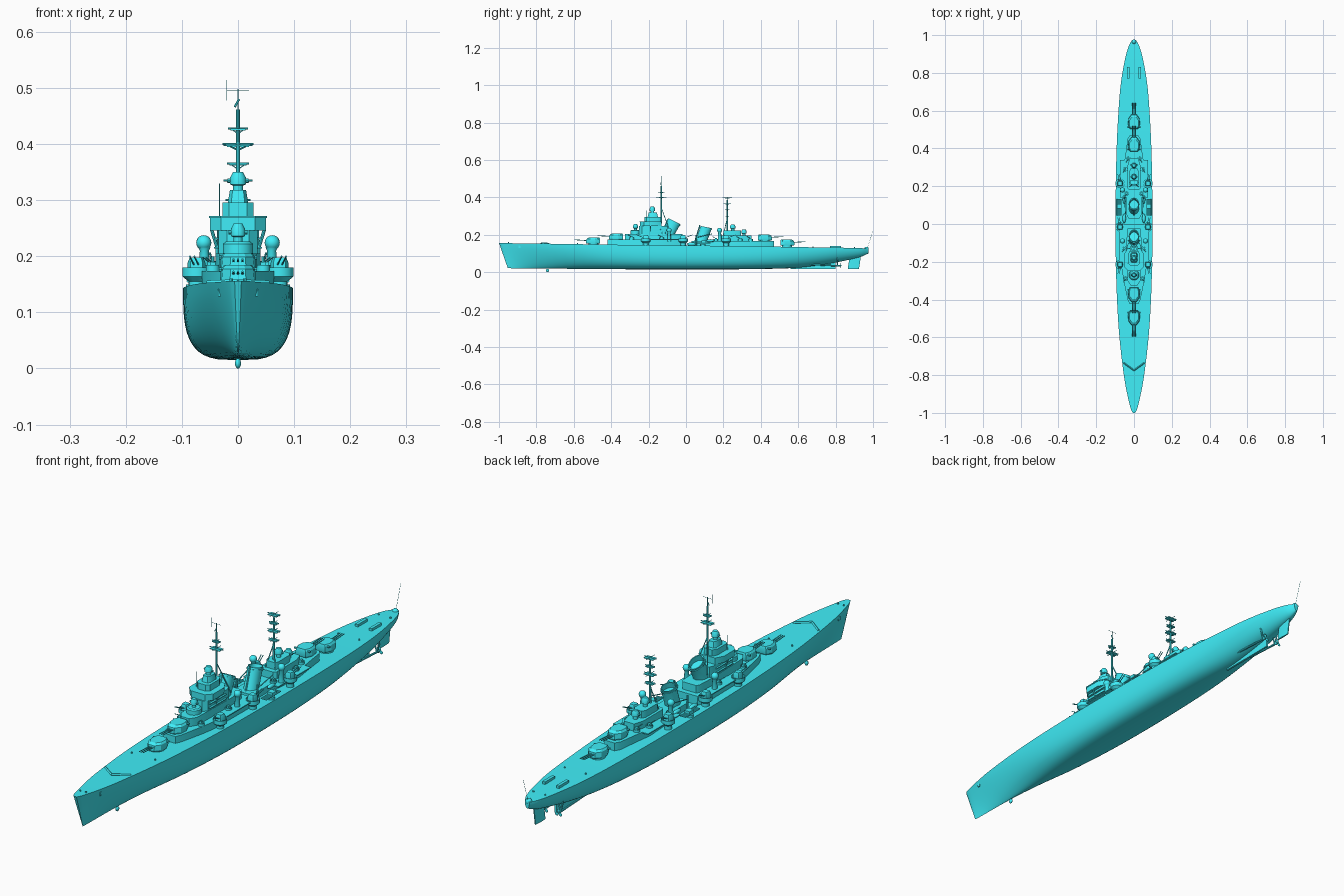
import bpy, bmesh, math
from mathutils import Vector, Matrix

PAINT = bpy.data.materials.new("hull_paint")
PAINT.diffuse_color = (0.05, 0.86, 0.95, 1)


def finish(name, bm, angle=35):
    bmesh.ops.recalc_face_normals(bm, faces=bm.faces)
    me = bpy.data.meshes.new(name)
    bm.to_mesh(me)
    bm.free()
    me.materials.append(PAINT)
    ob = bpy.data.objects.new(name, me)
    bpy.context.collection.objects.link(ob)
    me.polygons.foreach_set("use_smooth", [True] * len(me.polygons))
    me.set_sharp_from_angle(angle=math.radians(angle))
    return ob


def loft(name, rings, angle=35):
    """Skin a list of closed rings and cap both ends."""
    bm = bmesh.new()
    vs = [[bm.verts.new(p) for p in r] for r in rings]
    n = len(vs[0])
    for a, b in zip(vs, vs[1:]):
        for i in range(n):
            bm.faces.new((a[i], a[(i + 1) % n], b[(i + 1) % n], b[i]))
    bm.faces.new(vs[0])
    bm.faces.new(vs[-1])
    return finish(name, bm, angle)


def house(name, outline, z0, z1, top=1.0):
    """Symmetric block from (y, half width) points."""
    pts = [(w, y) for y, w in outline] + [(-w, y) for y, w in reversed(outline)]
    cy = sum(p[1] for p in pts) / len(pts)
    return loft(name, [[(x, y, z0) for x, y in pts],
                       [(x * top, cy + (y - cy) * top, z1) for x, y in pts]])


def lathe(name, x, y, profile, n=20):
    """Turned part from (radius, z) points."""
    return loft(name, [[(x + r * math.cos(2 * math.pi * i / n), y + r * math.sin(2 * math.pi * i / n), z)
                        for i in range(n)] for r, z in profile])


def box(name, c, s):
    x, y, z = c
    a, b, h = s[0] / 2, s[1] / 2, s[2] / 2
    q = [(x - a, y - b), (x + a, y - b), (x + a, y + b), (x - a, y + b)]
    return loft(name, [[(u, v, z - h) for u, v in q], [(u, v, z + h) for u, v in q]])


def rod(name, a, b, r=0.002, n=8, r2=None):
    a, b = Vector(a), Vector(b)
    bm = bmesh.new()
    m = Matrix.Translation((a + b) / 2) @ (b - a).to_track_quat('Z', 'Y').to_matrix().to_4x4()
    bmesh.ops.create_cone(bm, cap_ends=True, segments=n, radius1=r, radius2=r2 or r, depth=(b - a).length, matrix=m)
    return finish(name, bm)


def ball(name, c, r, scale=(1, 1, 1)):
    bm = bmesh.new()
    bmesh.ops.create_uvsphere(bm, u_segments=16, v_segments=10, radius=r,
                              matrix=Matrix.Translation(c) @ Matrix.Diagonal((*scale, 1)))
    return finish(name, bm, 60)


# Hull stations: y, deck half width, deck z, keel z, section fullness
ST = [(-1, .006, .156, .022, 1.1), (-.985, .015, .156, .021, 1.1), (-.9, .036, .154, .020, 1.2),
      (-.8, .054, .153, .019, 1.35), (-.6, .077, .150, .018, 1.8), (-.4, .090, .147, .016, 2.6),
      (-.15, .097, .144, .015, 3.2), (.15, .097, .141, .015, 3.2), (.4, .092, .138, .017, 2.8),
      (.6, .082, .134, .024, 2.2), (.75, .069, .132, .043, 2.0), (.87, .048, .130, .066, 1.9),
      (.94, .029, .128, .084, 1.9), (.975, .010, .126, .1, 1.9)]


def station(k, t):
    p = [Vector(ST[min(max(k + j, 0), len(ST) - 1)]) for j in (-1, 0, 1, 2)]
    tan = [(p[j + 1] - p[j - 1]) / max(p[j + 1][0] - p[j - 1][0], 1e-6) * (p[2][0] - p[1][0]) for j in (1, 2)]
    return (p[1] * (2 * t**3 - 3 * t**2 + 1) + tan[0] * (t**3 - 2 * t**2 + t)
            + p[2] * (3 * t**2 - 2 * t**3) + tan[1] * (t**3 - t**2))


def section(s):
    y, w, zd, zk, f = s
    side = []
    for i in range(15):
        t = (i / 14) ** 1.7
        x = max(w, .003) * (1 - (1 - t) ** f) ** (1 / f)
        rake = .047 * (1 - t) * max(0, (-.6 - y) / .4)
        side.append((x, y + rake, zk + t * (zd - zk)))
    return side[1:] + [(-x, v, z) for x, v, z in reversed(side[1:])] + [side[0]]


secs = [section(station(k, t / 4)) for k in range(len(ST) - 1) for t in range(4)] + [section(Vector(ST[-1]))]
loft("hull", secs, 40)
box("keel_skeg", (0, .68, .036), (.008, .24, .038))
ball("sonar_dome", (0, -.74, .009), .009, (.6, 1, 1))
loft("rudder", [[(x, y + k, z) for x, y in ((-.002, .87), (.002, .87), (.004, .895), (.002, .93), (-.002, .93), (-.004, .895))]
                for z, k in ((.018, -.005), (.085, .005))])
for s in (-1, 1):
    # Shafts, struts and propellers
    rod("propeller_shaft", (s * .03, .58, .045), (s * .03, .83, .033), .004)
    rod("shaft_strut", (s * .03, .81, .034), (s * .015, .81, .075), .003)
    rod("shaft_strut", (s * .03, .81, .034), (s * .043, .81, .09), .003)
    for a in range(3):
        d = math.radians(120 * a + 90)
        ball("propeller_blade", (s * .03 + .009 * math.cos(d), .825, .033 + .009 * math.sin(d)), .007, (1, .25, 1))
    # Deck fittings
    rod("breakwater", (0, -.775, .155), (s * .055, -.735, .153), .004, 4)
    box("stern_rack", (s * .03, .8, .135), (.012, .06, .012))
    box("anchor", (s * .033, -.89, .135), (.006, .012, .014))
    for x, y, z in ((.012, -.95, .154), (.05, -.58, .15), (.045, .68, .132), (.025, .9, .128)):
        lathe("bollard", s * x, y, [(.003, z - .004), (.003, z + .006)], 8)

# Superstructure blocks
house("forward_deckhouse", [(-.42, .025), (-.4, .034), (-.3, .055), (-.24, .064), (-.02, .064), (.0, .05)], .138, .174)
house("bridge_base", [(-.325, .018), (-.3, .034), (-.1, .04), (-.03, .036), (-.02, .03)], .174, .205)
house("bridge_mid", [(-.25, .02), (-.235, .035), (-.12, .037), (-.1, .03)], .205, .246)
house("bridge_wings", [(-.245, .03), (-.225, .05), (-.16, .05), (-.13, .034)], .246, .272)
house("bridge_roof_lip", [(-.248, .031), (-.226, .052), (-.16, .052), (-.128, .035)], .268, .272)
house("upper_bridge", [(-.222, .016), (-.212, .028), (-.155, .028), (-.135, .018)], .272, .296)
house("director_tower", [(-.205, .012), (-.195, .018), (-.16, .018), (-.15, .012)], .296, .318, .8)
house("amidships_house", [(.03, .03), (.05, .04), (.15, .04), (.18, .05), (.3, .056), (.37, .045), (.45, .034), (.47, .022)], .134, .167)
house("aft_house", [(.18, .024), (.19, .034), (.31, .034), (.35, .022)], .167, .195)
house("aft_control", [(.2, .018), (.21, .024), (.28, .024), (.295, .016)], .195, .222)
lathe("conning_tower", 0, -.27, [(.027, .2), (.027, .222), (.022, .226)])
for y, w, z in ((-.1, .08, .174), (.24, .075, .165)):
    box("gun_deck", (0, y, z), (w * 2, .2, .004))

# Directors with rangefinder arms
for y, z, r in ((-.18, .316, .0125), (.25, .222, .0125), (-.27, .224, .011), (.31, .195, .012)):
    lathe("director_base", 0, y, [(r * .7, z - .004), (r * .7, z + .01), (r * 1.15, z + .012), (r * 1.15, z + .024), (r * .7, z + .034)], 16)
    rod("rangefinder_arm", (-r * 1.5, y, z + .019), (r * 1.5, y, z + .019), .004)


def turret(y, z, d):
    """Triple gun turret, d = firing direction."""
    lathe("barbette", 0, y, [(.027, .13), (.027, z + .003)], 24)
    base = [(-.014, .04), (.014, .04), (.029, .02), (.032, -.012), (.022, -.036), (-.022, -.036), (-.032, -.012), (-.029, .02)]
    loft("main_turret", [[(x * k, y + d * (v * k - o), z + h) for x, v in base]
                         for h, k, o in ((0, .95, 0), (.006, 1, 0), (.024, .95, .001), (.031, .78, .005))], 20)
    for x in (-.008, 0, .008):
        rod("main_gun", (x, y + d * .03, z + .016), (x, y + d * .1, z + .02), .0024, 8, .0016)
    rod("turret_rangefinder", (-.034, y - d * .024, z + .023), (.034, y - d * .024, z + .023), .004)


for t in ((-.495, .153, -1), (-.372, .175, -1), (.42, .17, 1), (.54, .143, 1)):
    turret(*t)

# Raked funnels with hollow tops: base y, top y, base z, top z, slope, depth radius
for y0, y1, z0, z1, sl, r in ((-.095, -.062, .2, .272, -.5, .033), (.08, .108, .16, .241, -.2, .031)):
    rings = []
    for t, k in ((0, 1.05), (.1, 1), (.86, .98), (.86, 1.08), (.92, 1.08), (.92, .98), (1, .98), (1, .86), (.75, .84)):
        rings.append([(.026 * k * math.cos(a), y0 + (y1 - y0) * t + r * k * math.sin(a),
                       z0 + (z1 - z0) * t + sl * t * r * k * math.sin(a)) for a in [i * math.pi / 12 for i in range(24)]])
    loft("funnel", rings)
    rod("funnel_steam_pipe", (0, y0 - r - .003, z0), (0, y1 - r - .003, z1 + .01), .003)

# Masts with yards (z, half span), leg run fore and aft
for y, z0, z1, yards, run in ((-.132, .26, .462, ((.40, .028), (.428, .018)), .045),
                              (.22, .2, .385, ((.30, .022), (.335, .026), (.365, .02), (.398, .026)), -.03)):
    rod("mast", (0, y, z0), (0, y, z1), .0045, 10, .0035)
    rod("mast_topmast", (0, y, z1), (0, y, z1 + (.036 if y < 0 else .018)), .001, 6)
    for z, w in yards:
        rod("yard", (-w, y, z), (w, y, z), .0018, 6)
        box("mast_platform", (0, y, z - .002), (w * 1.5, w * .9, .003))
        for s in (-1, 1):
            rod("yard_brace", (0, y, z - .01), (s * w * .6, y, z - .002), .001, 5)
            rod("yard_arm", (0, y, z), (0, y + s * w, z), .001, 5)
    for s in (-1, 1):
        rod("mast_leg", (s * .03, y + run, z0 - .04), (0, y, z0 + .085), .002, 6)
rod("search_radar", (-.006, -.134, .466), (.002, -.134, .48), .002, 6)
rod("top_aerial_bar", (-.02, -.132, .495), (.02, -.132, .495), .0006, 5)
rod("top_aerial_whip", (-.02, -.132, .478), (-.02, -.132, .514), .0006, 5)

for s in (-1, 1):
    # Twin dual purpose mounts in sponson tubs
    for y, d in ((-.215, -1), (-.015, 1), (.215, 1)):
        x = s * .074
        lathe("sponson", x, y, [(.014, .138), (.014, .155), (.025, .164), (.025, .18), (.0235, .18), (.0235, .168)], 16)
        loft("twin_mount", [[(x + u * k, y + d * v * k, z) for u, v in ((-.011, .014), (.011, .014), (.016, 0), (.012, -.015), (-.012, -.015), (-.016, 0))]
                            for z, k in ((.166, 1), (.188, 1), (.198, .75))])
        for o in (-.004, .004):
            rod("twin_mount_gun", (x + o, y + d * .01, .184), (x + o + s * .008, y + d * .05, .2), .0015, 6)
    # Light guns on the house roofs
    for x, y, z in ((.045, -.29, .174), (.05, -.13, .174), (.04, .16, .166), (.046, .29, .166), (.03, .345, .167), (.028, -.12, .205)):
        lathe("light_gun_tub", s * x, y, [(.012, z), (.012, z + .01), (.01, z + .01), (.01, z + .003)], 12)
        box("light_gun_body", (s * x, y, z + .009), (.009, .012, .014))
        rod("light_gun_barrel", (s * x, y, z + .014), (s * (x + .012), y - .018, z + .024), .0013, 6)
    # Side directors on pedestals
    for y in (-.09, .18):
        lathe("side_director_pedestal", s * .06, y, [(.011, .165), (.008, .21), (.011, .216)], 12)
        ball("side_director", (s * .061, y, .224), .0135)
    # Torpedo launchers
    lathe("torpedo_turntable", s * .079, .09, [(.014, .138), (.014, .15)], 16)
    for i in range(5):
        x = s * (.069 + i * .005)
        rod("torpedo_tube", (x, .045, .156), (x, .132, .156), .0028, 8)
    box("torpedo_shield", (s * .079, .095, .162), (.024, .024, .012))
    # Boats and cranes
    ball("ship_boat", (s * .052, .03, .15), .009, (1, 2.8, 1))
    ball("ship_boat", (s * .052, .13, .168), .008, (1, 2.8, 1))
    rod("crane_post", (s * .045, .055, .14), (s * .045, .055, .2), .003)
    rod("crane_jib", (s * .045, .055, .185), (s * .05, .14, .205), .002)
    # Bridge wing supports and ledges
    rod("wing_support", (s * .037, -.19, .215), (s * .047, -.19, .247), .003)
    for z in (.215, .232):
        box("bridge_ledge", (s * .037, -.18, z), (.012, .1, .003))
rod("whip_aerial", (-.033, -.21, .272), (-.033, -.21, .33), .0007, 5)

# Stern fittings and flagstaff
ball("stern_fairlead", (0, .965, .124), .012)
rod("flagstaff", (0, .97, .13), (0, .999, .22), .0006, 5)
